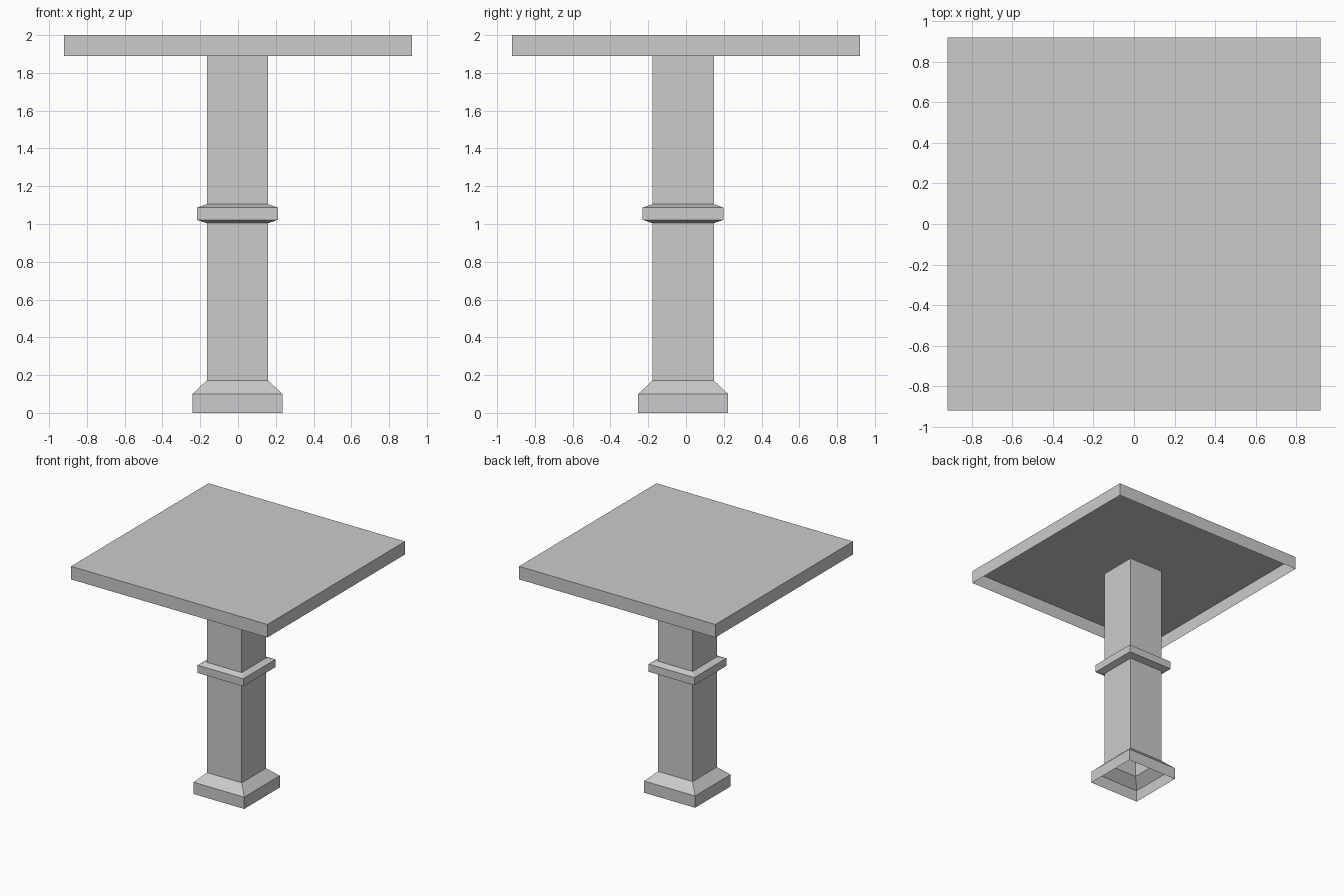
import bpy
import bmesh

cube = bpy.data.objects.get("Cube")
if cube:
    bpy.data.objects.remove(cube, do_unlink=True)

grey = bpy.data.materials.new("stone grey")
grey.use_nodes = True
colour = (0.6, 0.6, 0.6, 1)
grey.diffuse_color = colour
grey.node_tree.nodes["Principled BSDF"].inputs["Base Color"].default_value = colour


def square_shell(name, profile, centre=(0, 0), cap_top=False):
    """Thin square shell through (half width, height) pairs, listed upwards."""
    bm = bmesh.new()
    corners = ((-1, -1), (1, -1), (1, 1), (-1, 1))
    rings = [[bm.verts.new((centre[0] + sx * h, centre[1] + sy * h, z))
              for sx, sy in corners] for h, z in profile]
    for low, high in zip(rings, rings[1:]):
        for i in range(4):
            j = (i + 1) % 4
            bm.faces.new((low[i], low[j], high[j], high[i]))
    if cap_top:
        bm.faces.new(rings[-1])
    mesh = bpy.data.meshes.new(name)
    bm.to_mesh(mesh)
    bm.free()
    mesh.materials.append(grey)
    obj = bpy.data.objects.new(name, mesh)
    bpy.context.collection.objects.link(obj)
    return obj


# The pedestal stands slightly off the centre of the top
axis = (-0.003, -0.015)

# Hollow foot with a sloped shoulder
square_shell("base", [(0.238, 0), (0.238, 0.1), (0.162, 0.172)], axis)

# Hollow square post, ending just inside the top
square_shell("post", [(0.162, 0.172), (0.162, 1.93)], axis)

# Bevelled band around the post
square_shell("collar", [(0.162, 1.004), (0.214, 1.022),
                        (0.214, 1.087), (0.162, 1.105)], axis)

# Square top, open underneath
square_shell("table_top", [(0.92, 1.89), (0.92, 2.0)], cap_top=True)
